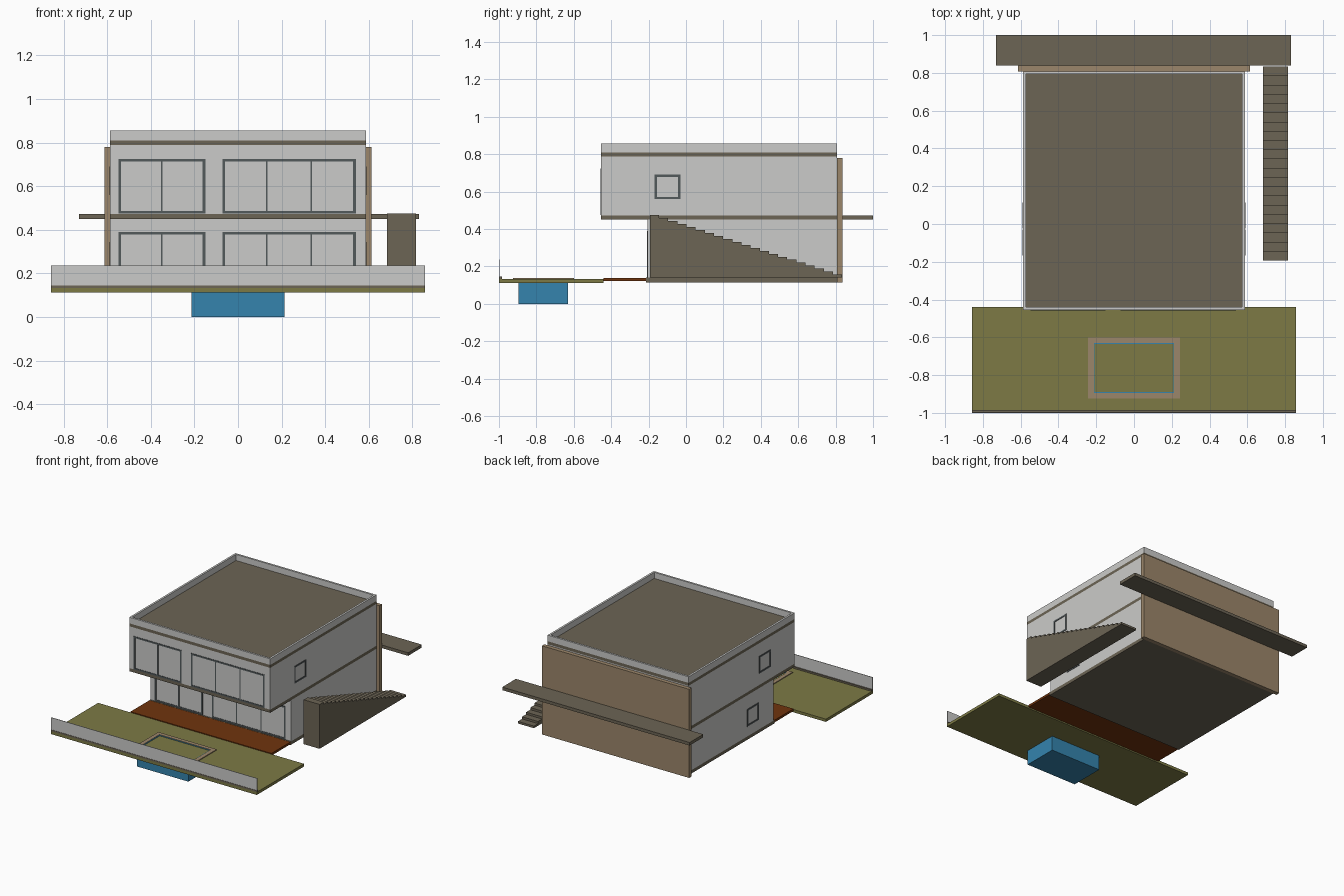
import bpy, bmesh

if "Cube" in bpy.data.objects:
    bpy.data.objects.remove(bpy.data.objects["Cube"])


def mat(name, r, g, b):
    m = bpy.data.materials.new(name)
    m.diffuse_color = (r, g, b, 1)
    m.use_nodes = True
    m.node_tree.nodes["Principled BSDF"].inputs["Base Color"].default_value = m.diffuse_color
    return m


WHITE = mat("pale_wall", 0.60, 0.60, 0.585)
BROWN = mat("concrete_brown", 0.15, 0.128, 0.09)
TAN = mat("tan_stone", 0.33, 0.24, 0.145)
GRASS = mat("grass_green", 0.205, 0.195, 0.06)
DECK = mat("deck_wood", 0.16, 0.034, 0.004)
BLUE = mat("pool_blue", 0.035, 0.23, 0.42)
FRAME = mat("frame_grey", 0.085, 0.10, 0.105)


def make(name, bm, m):
    bmesh.ops.recalc_face_normals(bm, faces=bm.faces)
    me = bpy.data.meshes.new(name)
    bm.to_mesh(me)
    bm.free()
    me.materials.append(m)
    ob = bpy.data.objects.new(name, me)
    bpy.context.collection.objects.link(ob)
    return ob


def boxes(name, m, *specs):
    """Each spec is x0, x1, y0, y1, z0, z1."""
    bm = bmesh.new()
    for x0, x1, y0, y1, z0, z1 in specs:
        for v in bmesh.ops.create_cube(bm, size=1)["verts"]:
            v.co = (x0 if v.co.x < 0 else x1, y0 if v.co.y < 0 else y1,
                    z0 if v.co.z < 0 else z1)
    return make(name, bm, m)


def ring(x0, x1, y0, y1, z0, z1, t):
    """Four boxes around a horizontal rectangle."""
    return [(x0, x1, y0, y0 + t, z0, z1), (x0, x1, y1 - t, y1, z0, z1),
            (x0, x0 + t, y0 + t, y1 - t, z0, z1), (x1 - t, x1, y0 + t, y1 - t, z0, z1)]


W = 0.587            # half width of the house
YF, YL, YB = -0.455, -0.205, 0.808   # upper front, lower front, back

# House body, stacked storey by storey
boxes("base_slab", BROWN, (-W, W, -0.215, YB, 0.115, 0.14))
boxes("lower_storey", WHITE, (-W, W, YL, YB, 0.14, 0.45))
boxes("floor_slab", BROWN, (-W, W, YF, YB, 0.45, 0.473))
boxes("upper_storey", WHITE, (-W, W, YF, YB, 0.473, 0.788))
boxes("roof_slab", BROWN, (-W, W, YF, YB, 0.788, 0.81))
boxes("parapet", WHITE, *ring(-W, W, YF, YB, 0.81, 0.856, 0.015))
boxes("back_wall", TAN, (-0.613, 0.613, YB, 0.838, 0.113, 0.78))
boxes("back_walkway", BROWN, (-0.73, 0.83, 0.838, 1.0, 0.45, 0.473))

# Front window frames with mullions
T = 0.012


def front_window(name, x0, x1, z0, z1, y, panes):
    a, b = y - 0.003, y + 0.004
    s = [(x0, x1, a, b, z1 - T, z1), (x0, x1, a, b, z0, z0 + T),
         (x0, x0 + T, a, b, z0 + T, z1 - T), (x1 - T, x1, a, b, z0 + T, z1 - T)]
    for i in range(1, panes):
        c = x0 + (x1 - x0) * i / panes
        s.append((c - 0.004, c + 0.004, a, b, z0 + T, z1 - T))
    boxes(name, FRAME, *s)


for level, y, z0, z1 in (("upper", YF, 0.474, 0.724), ("lower", YL, 0.141, 0.39)):
    front_window(level + "_left_window", -0.548, -0.15, z0, z1, y, 2)
    front_window(level + "_right_window", -0.072, 0.54, z0, z1, y, 3)

# Small square windows on both sides
for side, s in (("left", -1), ("right", 1)):
    a, b = sorted((s * (W - 0.004), s * (W + 0.003)))
    for level, y0, z0 in (("upper", -0.168, 0.56), ("lower", -0.025, 0.215)):
        y1, z1 = y0 + 0.138, z0 + 0.13
        boxes(f"{level}_{side}_side_window", FRAME,
              (a, b, y0, y1, z1 - T, z1), (a, b, y0, y1, z0, z0 + T),
              (a, b, y0, y0 + T, z0 + T, z1 - T), (a, b, y1 - T, y1, z0 + T, z1 - T))

# Outside stair: stepped profile extruded across x
N, SY0, SY1, SZ0, SZ1 = 21, -0.193, 0.835, 0.14, 0.474
prof = [(SY1, SZ0), (SY0, SZ0)]
for i in range(N):
    z = SZ1 - (SZ1 - SZ0) * i / N
    prof += [(SY0 + (SY1 - SY0) * i / N, z), (SY0 + (SY1 - SY0) * (i + 1) / N, z)]
bm = bmesh.new()
face = bm.faces.new([bm.verts.new((0.682, y, z)) for y, z in prof])
ext = bmesh.ops.extrude_face_region(bm, geom=[face])
bmesh.ops.translate(bm, vec=(0.133, 0, 0),
                    verts=[v for v in ext["geom"] if isinstance(v, bmesh.types.BMVert)])
make("outside_stair", bm, BROWN)

# Terrace, lawn and front rail
boxes("wood_deck", DECK, (-W, W, -0.44, -0.215, 0.122, 0.139))
boxes("lawn", GRASS, (-0.857, 0.857, -1.0, -0.44, 0.112, 0.133))
boxes("rail_base", BROWN, (-0.857, 0.857, -1.0, -0.985, 0.133, 0.145))
boxes("front_rail", WHITE, (-0.857, 0.857, -0.998, -0.994, 0.145, 0.236))

# Pool: basin below the lawn, thin blue edge and stone rim above
boxes("pool_basin", BLUE, (-0.213, 0.213, -0.895, -0.63, 0.0, 0.112))
boxes("pool_edge", BLUE, *ring(-0.213, 0.213, -0.895, -0.63, 0.13, 0.136, 0.005))
boxes("pool_rim", TAN, *ring(-0.243, 0.243, -0.924, -0.6, 0.13, 0.139, 0.03))
